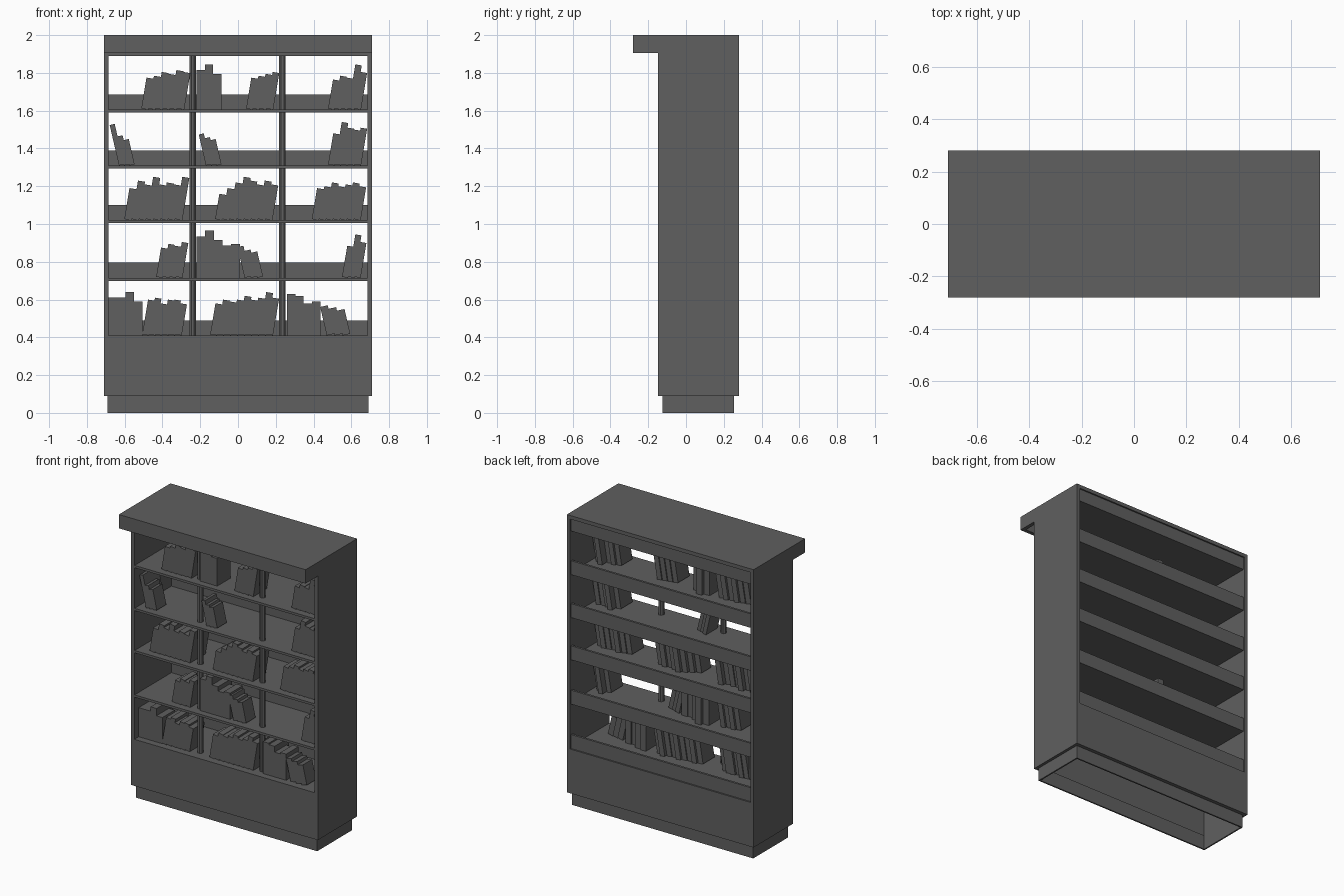
import bpy, bmesh
from math import radians, sin, cos
from mathutils import Matrix

if "Cube" in bpy.data.objects:
    bpy.data.objects.remove(bpy.data.objects["Cube"])

grey = bpy.data.materials.new("dark_grey")
grey.use_nodes = True
COLOUR = (0.115, 0.115, 0.115, 1)
grey.diffuse_color = COLOUR
grey.node_tree.nodes["Principled BSDF"].inputs["Base Color"].default_value = COLOUR


def finish(name, bm):
    bmesh.ops.recalc_face_normals(bm, faces=bm.faces)
    mesh = bpy.data.meshes.new(name)
    bm.to_mesh(mesh)
    bm.free()
    mesh.materials.append(grey)
    obj = bpy.data.objects.new(name, mesh)
    bpy.context.collection.objects.link(obj)
    return obj


def add_box(bm, xs, ys, zs, turn=Matrix()):
    size = [b - a for a, b in (xs, ys, zs)]
    mid = [(a + b) / 2 for a, b in (xs, ys, zs)]
    matrix = turn @ Matrix.Translation(mid) @ Matrix.Diagonal((*size, 1))
    bmesh.ops.create_cube(bm, size=1, matrix=matrix)


def box(name, xs, ys, zs):
    bm = bmesh.new()
    add_box(bm, xs, ys, zs)
    return finish(name, bm)


# Main dimensions
W, IN = 0.71, 0.685
FRONT, BACK, CANOPY = -0.147, 0.28, -0.28
BASE, SOFFIT, TOP = 0.09, 1.905, 2.0
WALL, BOARD = 0.025, 0.016
INNER = (-IN, IN)
SHELVES = [0.41, 0.715, 1.02, 1.31, 1.605]

# End panels, stepping forward at the canopy
outline = [(FRONT, BASE), (BACK, BASE), (BACK, TOP),
           (CANOPY, TOP), (CANOPY, SOFFIT), (FRONT, SOFFIT)]
for name, x, step in (("left_end_panel", IN, WALL), ("right_end_panel", -IN, -WALL)):
    bm = bmesh.new()
    face = bm.faces.new([bm.verts.new((x, y, z)) for y, z in outline])
    out = bmesh.ops.extrude_face_region(bm, geom=[face])
    verts = [v for v in out["geom"] if isinstance(v, bmesh.types.BMVert)]
    bmesh.ops.translate(bm, verts=verts, vec=(step, 0, 0))
    finish(name, bm)

# Canopy, open underneath at the front
box("canopy_top", INNER, (CANOPY, BACK), (TOP - WALL, TOP))
box("canopy_fascia", INNER, (CANOPY, CANOPY + WALL), (SOFFIT, TOP - WALL))
box("canopy_inner_front", INNER, (FRONT, FRONT + BOARD), (SOFFIT, TOP - WALL))
box("canopy_back", INNER, (0.255, 0.27), (SOFFIT - BOARD, TOP - WALL))
box("canopy_soffit", INNER, (FRONT, 0.255), (SOFFIT - BOARD, SOFFIT))

# Lower cabinet and hollow plinth
box("lower_front_panel", INNER, (FRONT, FRONT + WALL), (BASE, SHELVES[0]))
box("lower_back_panel", INNER, (BACK - WALL, BACK), (BASE, SHELVES[0] - BOARD))
PX, PF, PB, PT = 0.69, -0.125, 0.255, 0.01
bm = bmesh.new()
for ys in ((PF, PF + PT), (PB - PT, PB)):
    add_box(bm, (-PX, PX), ys, (0, BASE + PT))
for x in (-PX, PX - PT):
    add_box(bm, (x, x + PT), (PF + PT, PB - PT), (0, BASE + PT))
finish("plinth", bm)

# Shelves with a low rail along the back
for i, z in enumerate(SHELVES, 1):
    front = FRONT + (WALL if i == 1 else 0.002)
    box(f"shelf_{i}", INNER, (front, 0.255), (z - BOARD, z))
    box(f"back_rail_{i}", INNER, (0.255, 0.27), (z - BOARD, z + 0.08))

# Upright poles
for name, x in (("right_pole", -0.24), ("left_pole", 0.235)):
    bm = bmesh.new()
    height = SOFFIT - BOARD - SHELVES[0]
    bmesh.ops.create_cone(
        bm, cap_ends=True, segments=8, radius1=0.019, radius2=0.019, depth=height,
        matrix=Matrix.Translation((x, -0.067, SHELVES[0] + height / 2))
        @ Matrix.Rotation(radians(22.5), 4, "Z"))
    finish(name, bm)

# Books: shelf, left edge, pitch, lean in degrees, heights in hundredths
R, L = 9.5, -13
GROUPS = [
    (4, -0.513, 0.038, R, "17 18 20 19 21 20"),
    (4, -0.22, 0.044, 0, "21 24 19"),
    (4, 0.042, 0.036, R, "17 18 19 20"),
    (4, 0.476, 0.035, R, "16 18 17 24 20"),
    (3, -0.63, 0.028, L, "22 16 14"),
    (3, -0.17, 0.028, L, "17 15 14"),
    (3, 0.476, 0.035, R, "17 23 20 19 20"),
    (2, -0.603, 0.0385, R, "17 21 19 23 19 20 19 23"),
    (2, -0.122, 0.038, R, "14 17 20 23 21 19 21 19"),
    (2, 0.39, 0.037, R, "17 18 20 18 19 20 18"),
    (1, -0.434, 0.035, R, "16 18 17 19"),
    (1, -0.22, 0.046, 0, "22 25 20 17 18"),
    (1, 0.035, 0.033, L, "17 15 14"),
    (1, 0.55, 0.033, R, "17 23 19"),
    (0, -0.685, 0.045, 0, "20 20 23 18"),
    (0, -0.508, 0.035, R, "19 20 17 19 19 17"),
    (0, -0.148, 0.037, R, "17 19 18 19 21 19 20 23 20"),
    (0, 0.26, 0.044, 0, "22 21 17 18"),
    (0, 0.47, 0.042, L, "16 15 14"),
]
for n, (shelf, left, pitch, lean, heights) in enumerate(GROUPS, 1):
    a = radians(lean)
    thick = pitch * cos(a)
    bm = bmesh.new()
    for i, text in enumerate(heights.split()):
        top = int(text) / 100
        tall = (top - thick * abs(sin(a))) / cos(a)
        # Each book pivots on its lowest corner
        pivot = left + pitch * (i + (lean > 0))
        xs = (-thick, 0) if lean > 0 else (0, thick)
        turn = Matrix.Translation((pivot, 0, SHELVES[shelf])) @ Matrix.Rotation(a, 4, "Y")
        add_box(bm, xs, (-0.1, -0.1 + 0.75 * tall), (0, tall), turn)
    finish(f"book_group_{n}", bm)
